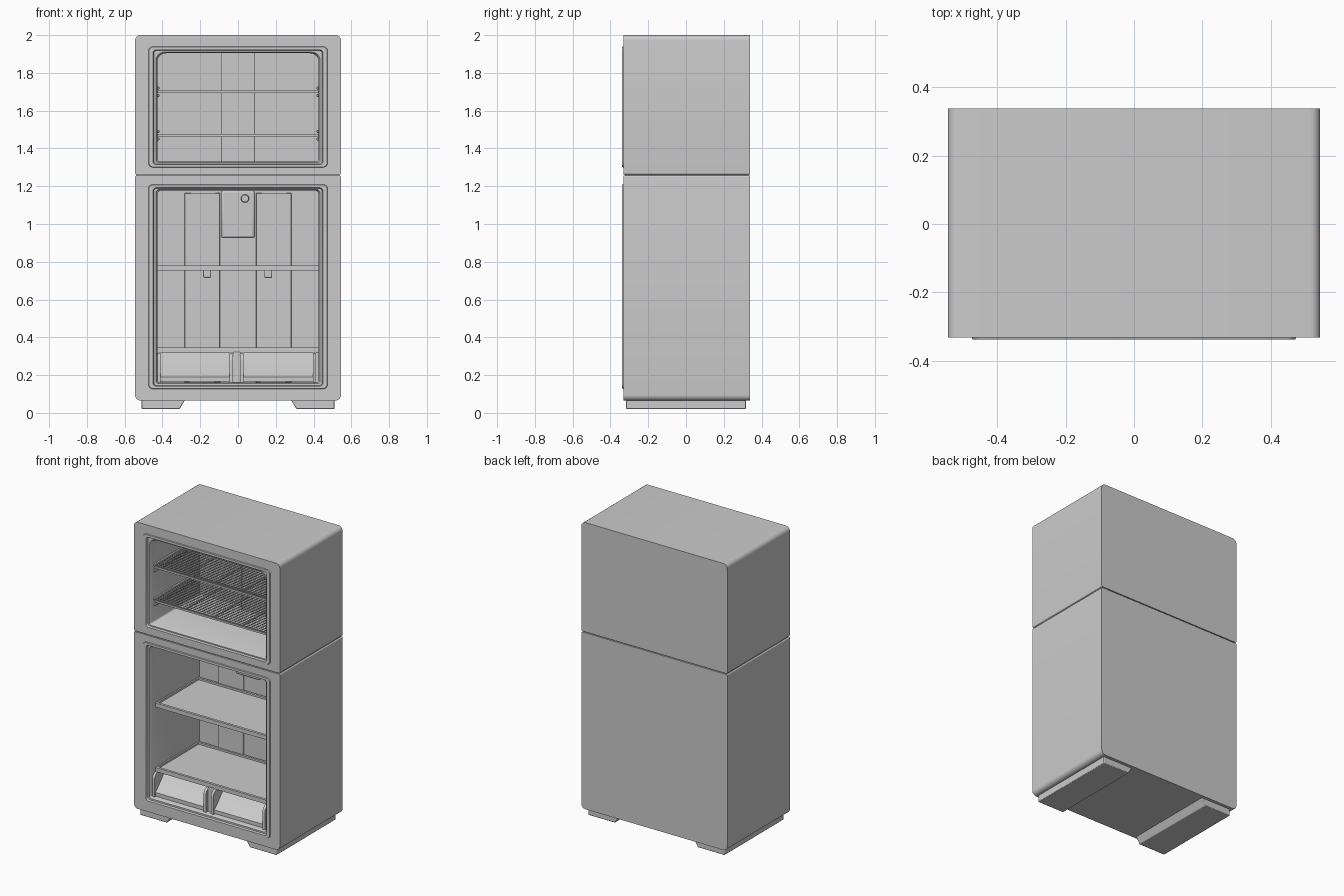
import bpy, bmesh, math
from mathutils import Vector

cube = bpy.data.objects.get("Cube")
if cube:
    bpy.data.objects.remove(cube, do_unlink=True)

grey = bpy.data.materials.new("light grey")
grey.use_nodes = True
grey.diffuse_color = (0.6, 0.6, 0.6, 1)
grey.node_tree.nodes["Principled BSDF"].inputs["Base Color"].default_value = (0.6, 0.6, 0.6, 1)


def finish(name, bm):
    """Turn a bmesh into a named, smooth-by-angle object."""
    bmesh.ops.recalc_face_normals(bm, faces=bm.faces)
    mesh = bpy.data.meshes.new(name)
    bm.to_mesh(mesh)
    bm.free()
    mesh.materials.append(grey)
    mesh.shade_smooth()
    mesh.set_sharp_from_angle(angle=math.radians(35))
    obj = bpy.data.objects.new(name, mesh)
    bpy.context.collection.objects.link(obj)
    return obj


def soften(obj, width):
    mod = obj.modifiers.new("soft edges", "BEVEL")
    mod.width = width
    mod.segments = 2
    mod.limit_method = "ANGLE"


def add_box(bm, x, y, z):
    """Add a box given its three (low, high) ranges."""
    verts = bmesh.ops.create_cube(bm, size=1)["verts"]
    for v in verts:
        v.co = Vector([(r[0] + r[1]) / 2 + c * (r[1] - r[0]) for r, c in zip((x, y, z), v.co)])


def box(name, x, y, z, bevel=0):
    bm = bmesh.new()
    add_box(bm, x, y, z)
    obj = finish(name, bm)
    if bevel:
        soften(obj, bevel)
    return obj


def prism(name, points, start, end, axis):
    """Extrude a closed profile: xz points along y, or yz points along x."""
    bm = bmesh.new()
    place = (lambda p, d: (d, p[0], p[1])) if axis == "x" else (lambda p, d: (p[0], d, p[1]))
    rings = [[bm.verts.new(place(p, d)) for p in points] for d in (start, end)]
    loft_faces(bm, rings)
    return finish(name, bm)


def loft_faces(bm, rings):
    bm.faces.new(rings[0])
    bm.faces.new(rings[-1])
    for a, b in zip(rings, rings[1:]):
        for i in range(len(a)):
            j = (i + 1) % len(a)
            bm.faces.new((a[i], a[j], b[j], b[i]))


def rounded_rect(half, low, high, r_low, r_high, steps=6):
    pts = []
    corners = ((1, high, r_high, 0), (-1, high, r_high, 1), (-1, low, r_low, 2), (1, low, r_low, 3))
    for side, z, r, quarter in corners:
        cx = side * (half - r)
        cz = z - r if z == high else z + r
        for i in range(steps + 1):
            a = math.pi / 2 * (quarter + i / steps)
            pts.append((cx + r * math.cos(a), cz + r * math.sin(a)))
    return pts


FRONT, RIM, BACK, WALL = -0.332, -0.338, 0.338, 0.2


def cabinet(name, low, high, r_low, r_high, rim_low, rim_high, open_low, open_high, open_r):
    """Hollow shell lofted from the back, round the raised rim and into the cavity."""
    outer = rounded_rect(0.545, low, high, r_low, r_high)

    def rim(inset):
        r = 0.025 - inset * 0.3
        return rounded_rect(0.475 - inset, rim_low + inset * 0.6, rim_high - inset * 0.75, r, r)

    opening = rounded_rect(0.435, open_low, open_high, 0.012, open_r)
    inner = rounded_rect(0.427, open_low + 0.006, open_high - 0.006, 0.012, open_r)
    sections = [(outer, BACK), (outer, FRONT), (rim(0), FRONT), (rim(0.003), RIM),
                (rim(0.024), RIM), (rim(0.029), FRONT + 0.01), (opening, FRONT + 0.01),
                (inner, FRONT + 0.025), (inner, WALL)]
    bm = bmesh.new()
    rings = [[bm.verts.new((x, y, z)) for x, z in pts] for pts, y in sections]
    loft_faces(bm, rings)
    return finish(name, bm)


# Two cabinet shells with a recessed seam between them
cabinet("upper_cabinet", 1.262, 2.0, 0.008, 0.03, 1.3, 1.94, 1.325, 1.91, 0.045)
cabinet("lower_cabinet", 0.065, 1.256, 0.03, 0.008, 0.127, 1.21, 0.155, 1.183, 0.02)
box("seam_strip", (-0.537, 0.537), (FRONT + 0.008, BACK - 0.008), (1.25, 1.268))

# Feet with a sloped inner side
for side, label in ((1, "left"), (-1, "right")):
    foot = [(0.51, 0.02), (0.51, 0.07), (0.28, 0.07), (0.31, 0.02)]
    obj = prism(label + "_foot", [(side * x, z) for x, z in foot], -0.317, 0.317, "y")
    soften(obj, 0.004)

# Freezer back column, wire racks and side rails
box("freezer_back_column", (-0.09, 0.09), (0.165, WALL + 0.01), (1.328, 1.908), 0.004)
for z, label in ((1.7, "upper"), (1.47, "lower")):
    bm = bmesh.new()
    for y in (-0.275, 0.155):
        add_box(bm, (-0.425, 0.425), (y - 0.005, y + 0.005), (z - 0.006, z + 0.006))
    for i in range(5):
        x = -0.42 + 0.21 * i
        add_box(bm, (x - 0.004, x + 0.004), (-0.275, 0.155), (z - 0.006, z - 0.001))
    for i in range(1, 22):
        y = -0.275 + 0.43 * i / 22
        add_box(bm, (-0.42, 0.42), (y - 0.002, y + 0.002), (z - 0.001, z + 0.003))
    finish(label + "_wire_rack", bm)
    for side in (1, -1):
        xs = sorted((side * 0.416, side * 0.432))
        for dz, part in ((0.02, "top"), (-0.02, "bottom")):
            box(f"{label}_rack_{part}_rail_{'left' if side > 0 else 'right'}", xs,
                (-0.29, 0.14), (z + dz - 0.007, z + dz + 0.007), 0.003)

# Fridge back panels and control housing with a dial
for side, label in ((1, "left"), (-1, "right")):
    box(label + "_back_panel", sorted((side * 0.095, side * 0.282)),
        (0.185, WALL + 0.01), (0.16, 1.165), 0.004)
box("control_housing", (-0.09, 0.09), (0.1, WALL + 0.01), (0.925, 1.178), 0.012)
bm = bmesh.new()
bmesh.ops.create_cone(bm, cap_ends=True, segments=24, radius1=0.022, radius2=0.019, depth=0.024)
dial = finish("control_dial", bm)
dial.rotation_euler = (math.pi / 2, 0, 0)
dial.location = (0.037, 0.092, 1.135)

# Fridge shelves: a plate with a raised edge
for z, label in ((0.755, "middle"), (0.32, "bottom")):
    bm = bmesh.new()
    add_box(bm, (-0.43, 0.43), (-0.265, 0.19), (z, z + 0.014))
    add_box(bm, (-0.434, 0.434), (-0.272, -0.255), (z - 0.002, z + 0.026))
    add_box(bm, (-0.43, 0.43), (0.175, 0.19), (z, z + 0.026))
    for side in (1, -1):
        xs = sorted((side * 0.417, side * 0.434))
        add_box(bm, xs, (-0.272, 0.19), (z, z + 0.026))
    finish(label + "_shelf", bm)
for x, label in ((0.16, "left"), (-0.163, "right")):
    box(label + "_shelf_support", (x - 0.021, x + 0.021), (0.13, WALL), (0.715, 0.757), 0.006)

# Drawers: sloped front between round-cornered cheeks
front_profile = [(-0.295, 0.165), (-0.295, 0.19), (-0.28, 0.2), (-0.17, 0.318),
                 (0.18, 0.318), (0.18, 0.165)]
cheek_profile = [(0.18, 0.16), (-0.305, 0.16)]
for i in range(7):
    a = math.pi - i * math.pi / 12
    cheek_profile.append((-0.265 + 0.04 * math.cos(a), 0.277 + 0.04 * math.sin(a)))
cheek_profile.append((0.18, 0.317))
for x0, x1, label in ((0.025, 0.4, "left"), (-0.415, -0.04, "right")):
    prism(label + "_drawer", front_profile, x0, x1, "x")
    for a, b, part in ((x0 - 0.014, x0 + 0.004, "inner"), (x1 - 0.004, x1 + 0.014, "outer")):
        prism(f"{label}_drawer_{part}_cheek", cheek_profile, a, b, "x")
box("drawer_divider", (-0.028, 0.013), (-0.285, 0.18), (0.157, 0.322), 0.004)
